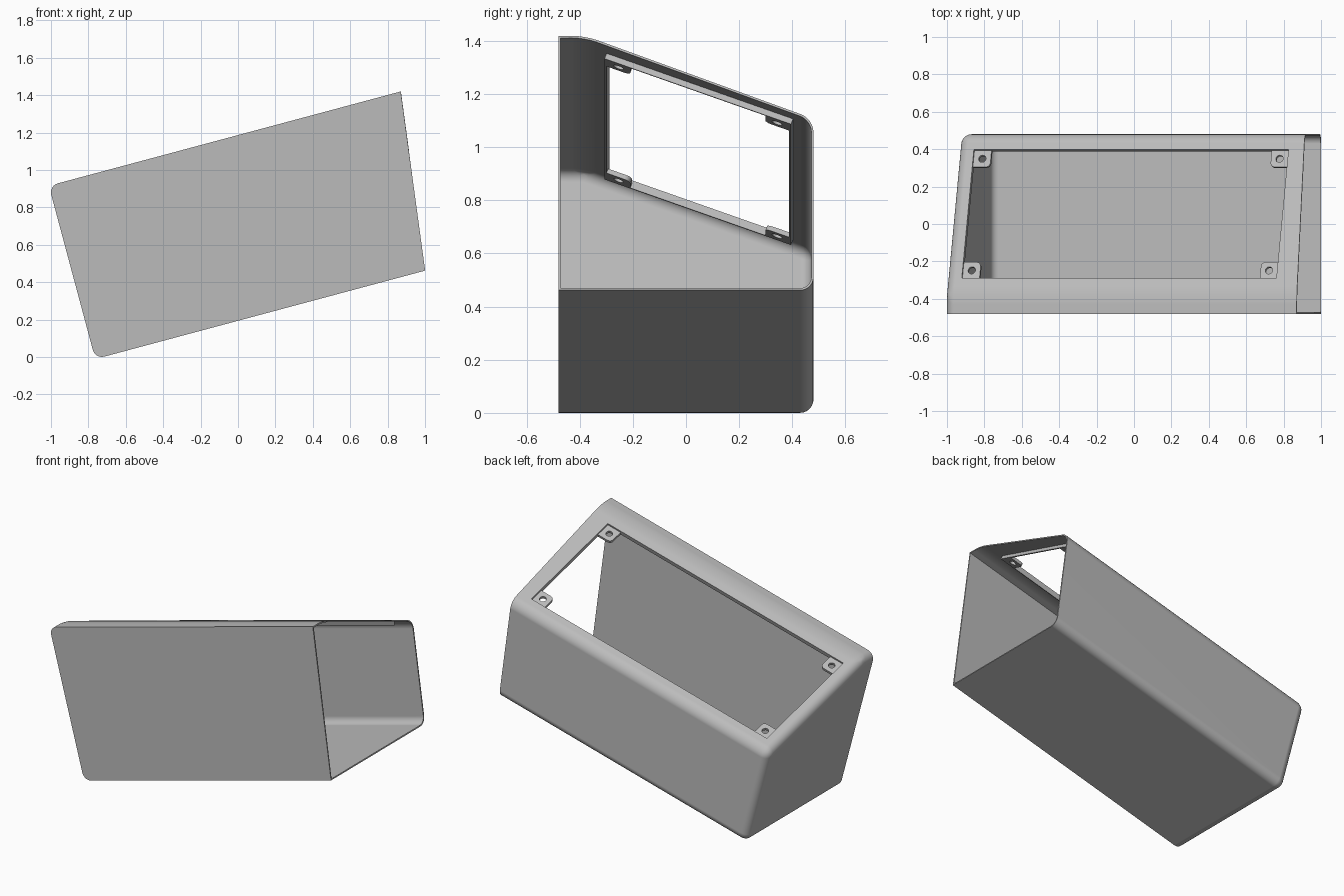
import bpy, bmesh, math
from mathutils import Matrix, Vector

if "Cube" in bpy.data.objects:
    bpy.data.objects.remove(bpy.data.objects["Cube"])

TILT, SLOPE = math.radians(15), math.radians(20)
LEFT, BOTTOM, TOP = -0.74, 0.187, 1.146      # box limits in its own tilted frame
HALF, CREASE, WALL = 0.48, -0.38, 0.008
U0, U1, S0, S1 = -0.655, 1.086, 0.097, 0.828  # window limits on the sloped top
LIP = 0.03

box_frame = Matrix.Rotation(-TILT, 4, 'Y')
top_frame = box_frame @ Matrix.Translation((0, CREASE, TOP)) @ Matrix.Rotation(-SLOPE, 4, 'X')

grey = bpy.data.materials.new("plain grey")
grey.use_nodes = True
grey.diffuse_color = (0.5, 0.5, 0.5, 1)
grey.node_tree.nodes["Principled BSDF"].inputs["Base Color"].default_value = (0.5, 0.5, 0.5, 1)


def make(name, bm, frame):
    bmesh.ops.recalc_face_normals(bm, faces=bm.faces)
    mesh = bpy.data.meshes.new(name)
    bm.to_mesh(mesh)
    bm.free()
    obj = bpy.data.objects.new(name, mesh)
    obj.matrix_world = frame
    mesh.materials.append(grey)
    bpy.context.collection.objects.link(obj)
    return obj


def prism(bm, points, low, high):
    """Extrude a flat outline between two heights."""
    face = bm.faces.new([bm.verts.new((x, y, low)) for x, y in points])
    out = bmesh.ops.extrude_face_region(bm, geom=[face])["geom"]
    bmesh.ops.translate(bm, vec=(0, 0, high - low),
                        verts=[g for g in out if isinstance(g, bmesh.types.BMVert)])


def rect(x0, y0, x1, y1):
    return [(x0, y0), (x1, y0), (x1, y1), (x0, y1)]


def cut(obj, cutter):
    mod = obj.modifiers.new("cut", 'BOOLEAN')
    mod.object, mod.solver = cutter, 'EXACT'
    cutter.hide_render = True
    bake(obj)
    bpy.data.objects.remove(cutter)


def bake(obj):
    bpy.context.view_layer.update()
    ev = obj.evaluated_get(bpy.context.evaluated_depsgraph_get())
    mesh = bpy.data.meshes.new_from_object(ev)
    obj.modifiers.clear()
    obj.data = mesh


def smooth(obj):
    bpy.ops.object.select_all(action='DESELECT')
    obj.select_set(True)
    bpy.context.view_layer.objects.active = obj
    bpy.ops.object.shade_smooth_by_angle(angle=math.radians(30))
    mod = obj.modifiers.new("flat panels", 'WEIGHTED_NORMAL')
    mod.keep_sharp = True


# Housing: side profile run along the box, with a slanted open end
back_top = TOP - (HALF - CREASE) * math.tan(SLOPE)
profile = [(-HALF, BOTTOM), (-HALF, TOP), (CREASE, TOP), (HALF, back_top), (HALF, BOTTOM)]
bm = bmesh.new()
closed = [bm.verts.new((LEFT, y, w)) for y, w in profile]
opened = [bm.verts.new((1.086 + (w - BOTTOM) * 0.127, y, w)) for y, w in profile]
bm.faces.new(closed)
mouth = bm.faces.new(opened)
for i in range(len(profile)):
    j = (i + 1) % len(profile)
    bm.faces.new((closed[i], closed[j], opened[j], opened[i]))
bmesh.ops.recalc_face_normals(bm, faces=bm.faces)


def rounded(edge):
    ys = [v.co.y for v in edge.verts]
    return mouth not in edge.link_faces and max(ys) > -HALF + 0.01


bmesh.ops.bevel(bm, geom=[e for e in bm.edges if rounded(e)], offset=0.05,
                offset_type='OFFSET', segments=6, profile=0.5, affect='EDGES', clamp_overlap=True)
bm.normal_update()
bmesh.ops.delete(bm, geom=[f for f in bm.faces if f.normal.x > 0.9], context='FACES')
housing = make("housing", bm, box_frame)
shell = housing.modifiers.new("wall", 'SOLIDIFY')
shell.thickness, shell.offset, shell.use_even_offset = WALL, -1, True
bake(housing)

# Window through the sloped top
bm = bmesh.new()
prism(bm, rect(U0, S0, U1, S1), -0.1, 0.1)
cut(housing, make("window_cutter", bm, top_frame))
smooth(housing)

# Lip hanging inside around the window
bm = bmesh.new()
T = WALL
for r in (rect(U0 - T, S0 - T, U1 + T, S0), rect(U0 - T, S1, U1 + T, S1 + T),
          rect(U0 - T, S0, U0, S1), rect(U1, S0, U1 + T, S1)):
    prism(bm, r, -LIP, -0.002)
make("window_lip", bm, top_frame)

# Screw tabs in the four window corners
SIZE, ROUND, HOLE = 0.095, 0.025, 0.02
outline = [(0, 0), (SIZE, 0)]
for k in range(7):
    a = math.pi / 2 * k / 6
    outline.append((SIZE - ROUND + ROUND * math.cos(a), SIZE - ROUND + ROUND * math.sin(a)))
outline.append((0, SIZE))
for side, u, du in (("left", U1, -1), ("right", U0, 1)):
    for end, s, ds in (("front", S0, 1), ("back", S1, -1)):
        bm = bmesh.new()
        prism(bm, [(u + du * x, s + ds * y) for x, y in outline], -LIP, -0.012)
        tab = make(f"{end}_{side}_screw_tab", bm, top_frame)
        bm = bmesh.new()
        c = Vector((u + du * 0.048, s + ds * 0.048))
        ring = [2 * math.pi * k / 24 for k in range(24)]
        prism(bm, [(c.x + HOLE * math.cos(a), c.y + HOLE * math.sin(a)) for a in ring], -0.1, 0.1)
        cut(tab, make("hole_cutter", bm, top_frame))
        smooth(tab)
